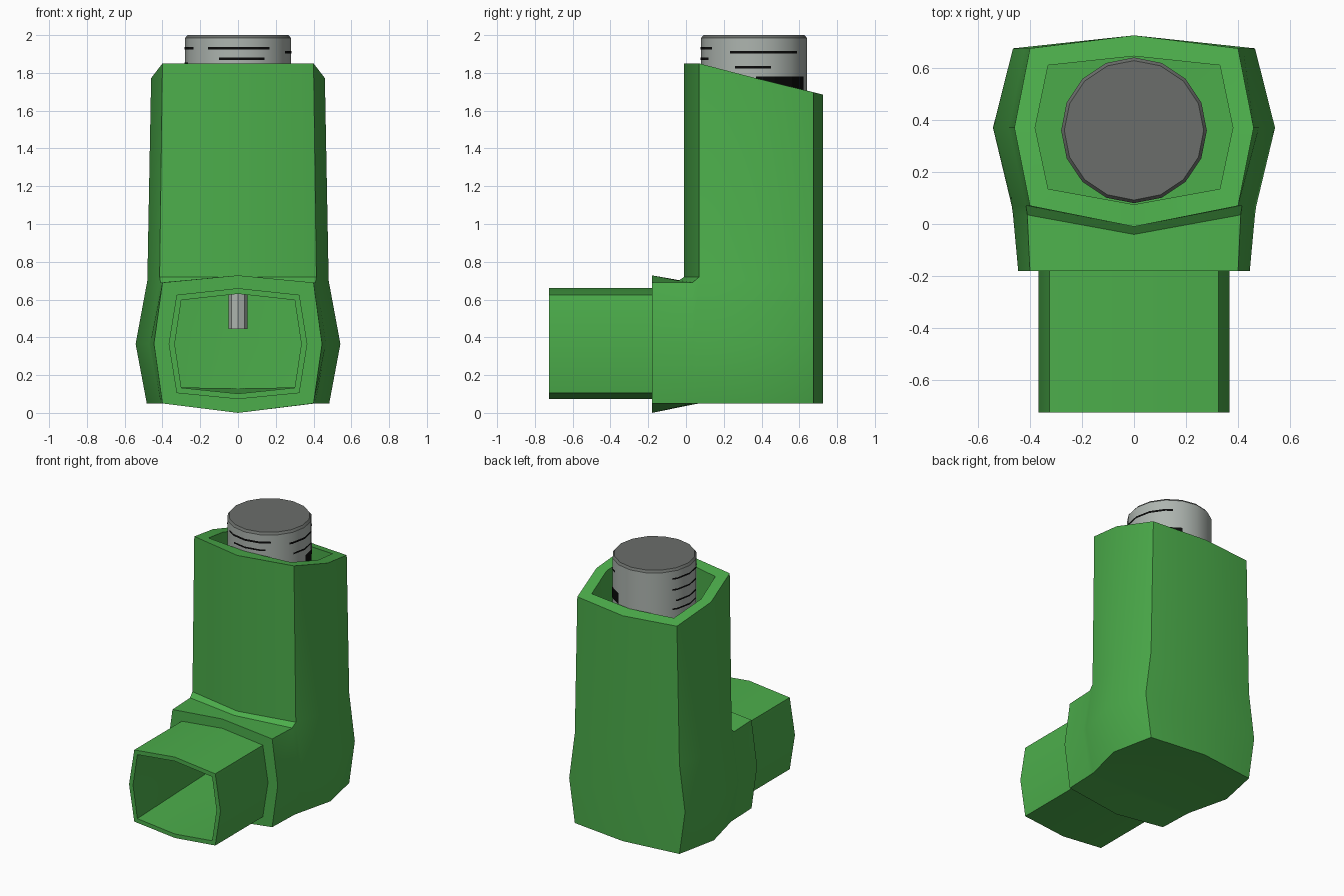
import bpy, bmesh, math

if "Cube" in bpy.data.objects:
    bpy.data.objects.remove(bpy.data.objects["Cube"])


def material(name, rgb):
    m = bpy.data.materials.new(name)
    m.diffuse_color = (*rgb, 1)
    m.use_nodes = True
    m.node_tree.nodes["Principled BSDF"].inputs["Base Color"].default_value = m.diffuse_color
    return m


GREEN = material("green plastic", (0.072, 0.42, 0.070))
SILVER = material("silver metal", (0.42, 0.46, 0.43))
DARK = material("dark grey metal", (0.145, 0.155, 0.145))
BLACK = material("black print", (0.003, 0.003, 0.003))


def finish(bm, name, mats, smooth=True, recalc=True):
    if recalc:
        bmesh.ops.recalc_face_normals(bm, faces=bm.faces)
    me = bpy.data.meshes.new(name)
    bm.to_mesh(me)
    bm.free()
    ob = bpy.data.objects.new(name, me)
    bpy.context.collection.objects.link(ob)
    for m in mats:
        me.materials.append(m)
    if smooth:
        bpy.ops.object.select_all(action='DESELECT')
        ob.select_set(True)
        bpy.context.view_layer.objects.active = ob
        bpy.ops.object.shade_smooth_by_angle(angle=math.radians(30))
    return ob


def loop(bm, half):
    """Eight-point loop from five points, mirrored across x = 0."""
    pts = half + [(-x, y, z) for x, y, z in half[3:0:-1]]
    return [bm.verts.new(p) for p in pts]


def bridge(bm, a, b, segs=range(8)):
    for i in segs:
        j = (i + 1) % 8
        bm.faces.new((a[i], a[j], b[j], b[i]))


def at_y(y, pts):
    return [(x, y, z) for x, z in pts]


def elbow(bm, top, upper, middle, lower):
    """Upright column with a port on its front; returns top ring and port loop."""
    t, u, l = loop(bm, top), loop(bm, upper), loop(bm, lower)
    m = [None] + [bm.verts.new(p) for p in
                  middle + [(-x, y, z) for x, y, z in middle[2::-1]]]
    bridge(bm, t, u)
    bridge(bm, u, m, range(1, 7))
    bridge(bm, m, l, range(1, 7))
    bm.faces.new(l[0:5])
    bm.faces.new([l[0]] + l[4:])
    return t, [u[0], u[1], m[1], l[1], l[0], l[7], m[7], u[7]]


# Casing: outer shell, collar and mouthpiece, then the hollow inside
bm = bmesh.new()
top_out, port_out = elbow(
    bm,
    [(0, -.01, 1.85), (.40, .07, 1.85), (.46, .37, 1.772), (.40, .675, 1.697), (0, .725, 1.685)],
    [(0, -.01, .72), (.415, .07, .72), (.48, .37, .70), (.42, .675, .70), (0, .725, .70)],
    [(.47, .07, .365), (.542, .37, .365), (.465, .675, .365), (0, .725, .365)],
    [(0, .07, .05), (.41, .07, .05), (.483, .37, .05), (.42, .675, .05), (0, .725, .05)])
top_in, port_in = elbow(
    bm,
    [(0, .075, 1.848), (.33, .135, 1.833), (.38, .37, 1.772), (.33, .61, 1.713), (0, .645, 1.705)],
    [(0, .075, .63), (.34, .135, .595), (.40, .37, .60), (.34, .61, .60), (0, .645, .60)],
    [(.37, .135, .365), (.45, .37, .365), (.38, .61, .365), (0, .645, .365)],
    [(0, .135, .10), (.33, .135, .135), (.40, .37, .13), (.34, .61, .13), (0, .645, .13)])
mouth = [(0, .66), (.325, .625), (.367, .365), (.325, .105), (0, .073)]
bore = [(0, .63), (.30, .597), (.335, .365), (.30, .133), (0, .102)]
prev = port_out
for half in (
        [(0, -.04, .70), (.41, .035, .69), (.465, .035, .365), (.408, .035, .05), (0, .035, .044)],
        at_y(-.18, [(0, .728), (.40, .69), (.445, .365), (.40, .05), (0, 0)]),
        at_y(-.18, mouth), at_y(-.725, mouth), at_y(-.725, bore)):
    cur = loop(bm, half)
    bridge(bm, prev, cur)
    prev = cur
bridge(bm, prev, port_in)
bridge(bm, top_out, top_in)
finish(bm, "casing", [GREEN])


# Canister and stem: lathed profiles around the canister axis
CY, R, N = .36, .28, 16


def lathe(name, profile, n, mats, rule=None):
    bm = bmesh.new()
    rings = [[bm.verts.new((r * math.cos(2 * math.pi * i / n),
                            CY + r * math.sin(2 * math.pi * i / n), z))
              for i in range(n)] for r, z in profile]
    for a, b in zip(rings, rings[1:]):
        for i in range(n):
            bm.faces.new((a[i], a[(i + 1) % n], b[(i + 1) % n], b[i]))
    bm.faces.new(rings[0])
    bm.faces.new(rings[-1])
    if rule:
        for f in bm.faces:
            f.material_index = rule(f.calc_center_median().z)
    finish(bm, name, mats)


lathe("canister", [(.16, .72), (R, .82), (R, 1.985), (.268, 2.0)], N,
      [SILVER, DARK], lambda z: int(z > 1.99))
lathe("nozzle_stem", [(.05, .445), (.05, .73)], 8, [SILVER])


# Printed label marks: thin plates following the canister facets
def facet_radius(a):
    step = 2 * math.pi / N
    return R * math.cos(step / 2) / math.cos(a % step - step / 2) + .003


bm = bmesh.new()
marks = [(-125, -53, 1.93, .014), (-111, -60, 1.875, .012),   # front
         (-27, 55, 1.91, .014), (-21, 19, 1.83, .012),        # right
         (2, 68, 1.74, .08),                                  # solid panel
         (150, 212, 1.93, .012), (150, 200, 1.85, .012),      # left
         (155, 200, 1.77, .012), (150, 198, 1.71, .012)]
for a0, a1, z, h in marks:
    step = 360 / N
    angles = [a0] + [k * step for k in range(-N, N) if a0 < k * step < a1] + [a1]
    cols = []
    for a in map(math.radians, angles):
        r = facet_radius(a)
        cols.append([bm.verts.new((r * math.cos(a), CY + r * math.sin(a), z + s * h / 2))
                     for s in (-1, 1)])
    for p, q in zip(cols, cols[1:]):
        bm.faces.new((p[0], q[0], q[1], p[1]))
finish(bm, "label_marks", [BLACK], smooth=False, recalc=False)
